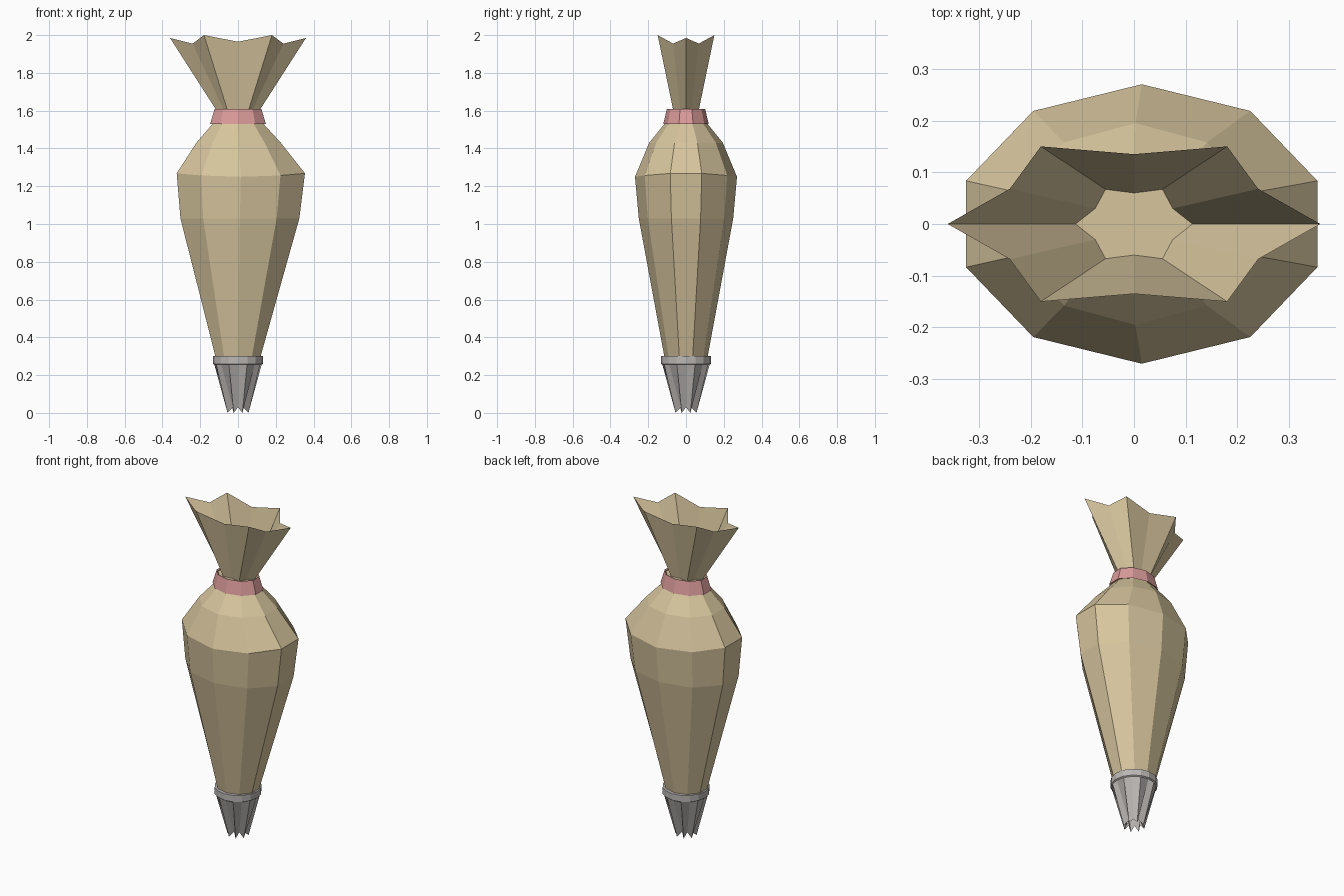
import bpy
from math import cos, sin, pi

if "Cube" in bpy.data.objects:
    bpy.data.objects.remove(bpy.data.objects["Cube"])


def material(name, rgb):
    m = bpy.data.materials.new(name)
    m.use_nodes = True
    colour = (*rgb, 1)
    m.diffuse_color = colour
    bsdf = next(n for n in m.node_tree.nodes if n.type == "BSDF_PRINCIPLED")
    bsdf.inputs["Base Color"].default_value = colour
    bsdf.inputs["Roughness"].default_value = 0.8
    return m


cloth = material("cream cloth", (0.68, 0.56, 0.34))
pink = material("pink band", (0.70, 0.33, 0.32))
metal = material("grey metal", (0.50, 0.475, 0.46))


def ellipse(n, rx, ry, z, cx=0, turn=0, droop=0):
    """Ring of points; droop lowers its front and back."""
    angles = [turn + 2 * pi * i / n for i in range(n)]
    return [(cx + rx * cos(a), ry * sin(a), z - droop * sin(a) ** 2) for a in angles]


def loft(name, rings, mat, cap_start=False, cap_end=False):
    """Join successive rings, listed from bottom to top, with flat quads."""
    n = len(rings[0])
    verts = [p for ring in rings for p in ring]
    faces = []
    for r in range(len(rings) - 1):
        for i in range(n):
            j = (i + 1) % n
            faces.append((r * n + i, r * n + j, (r + 1) * n + j, (r + 1) * n + i))
    if cap_start:
        faces.append(tuple(reversed(range(n))))
    if cap_end:
        faces.append(tuple(range(len(verts) - n, len(verts))))
    mesh = bpy.data.meshes.new(name)
    mesh.from_pydata(verts, [], faces)
    mesh.materials.append(mat)
    obj = bpy.data.objects.new(name, mesh)
    bpy.context.collection.objects.link(obj)
    return obj


# Filled bag: ten-sided body, slightly fuller on one side (rx, ry, z, cx, droop)
SIDES, TURN = 10, pi / 10
profile = [
    (0.115, 0.105, 0.27, 0, 0),
    (0.126, 0.115, 0.30, 0, 0),
    (0.331, 0.25, 1.03, 0.01, 0),
    (0.357, 0.27, 1.27, 0.015, 0.02),
    (0.235, 0.195, 1.43, 0.003, 0),
    (0.137, 0.11, 1.535, 0, 0),
    (0.125, 0.097, 1.60, 0, 0),
]
loft("bag_body",
     [ellipse(SIDES, rx, ry, z, cx, TURN, d) for rx, ry, z, cx, d in profile],
     cloth, cap_start=True, cap_end=True)

# Tie band around the neck, with a lip underneath
band = [(0.13, 0.105, 1.54), (0.155, 0.12, 1.53), (0.13, 0.101, 1.61), (0.123, 0.095, 1.603)]
loft("tie_band", [ellipse(SIDES, rx, ry, z, 0, TURN) for rx, ry, z in band], pink)


# Gathered open frill: a quarter outline mirrored into a pleated star
def mirrored(quarter):
    half = quarter + [(-x, y, z) for x, y, z in reversed(quarter[:-1])]
    return half + [(x, -y, z) for x, y, z in reversed(half[1:-1])]


throat = mirrored([(0.113, 0, 1.60), (0.075, 0.03, 1.60), (0.055, 0.067, 1.60), (0, 0.06, 1.60)])
mouth = mirrored([(0.36, 0, 1.985), (0.24, 0.068, 1.955), (0.18, 0.15, 2.0), (0, 0.135, 1.965)])
loft("frill", [throat, mouth], cloth)

# Metal nozzle: fluted cone ending in eight teeth, with a collar at the top
TEETH = 8
tip = []
for i in range(2 * TEETH):
    a = pi * i / TEETH
    r, z = (0.06, 0) if i % 2 else (0.038, 0.03)
    tip.append((r * cos(a), r * sin(a), z))
nozzle_rings = [tip] + [ellipse(2 * TEETH, r, r, z)
                        for r, z in ((0.125, 0.255), (0.132, 0.26), (0.132, 0.30), (0.105, 0.30))]
loft("nozzle", nozzle_rings, metal)
